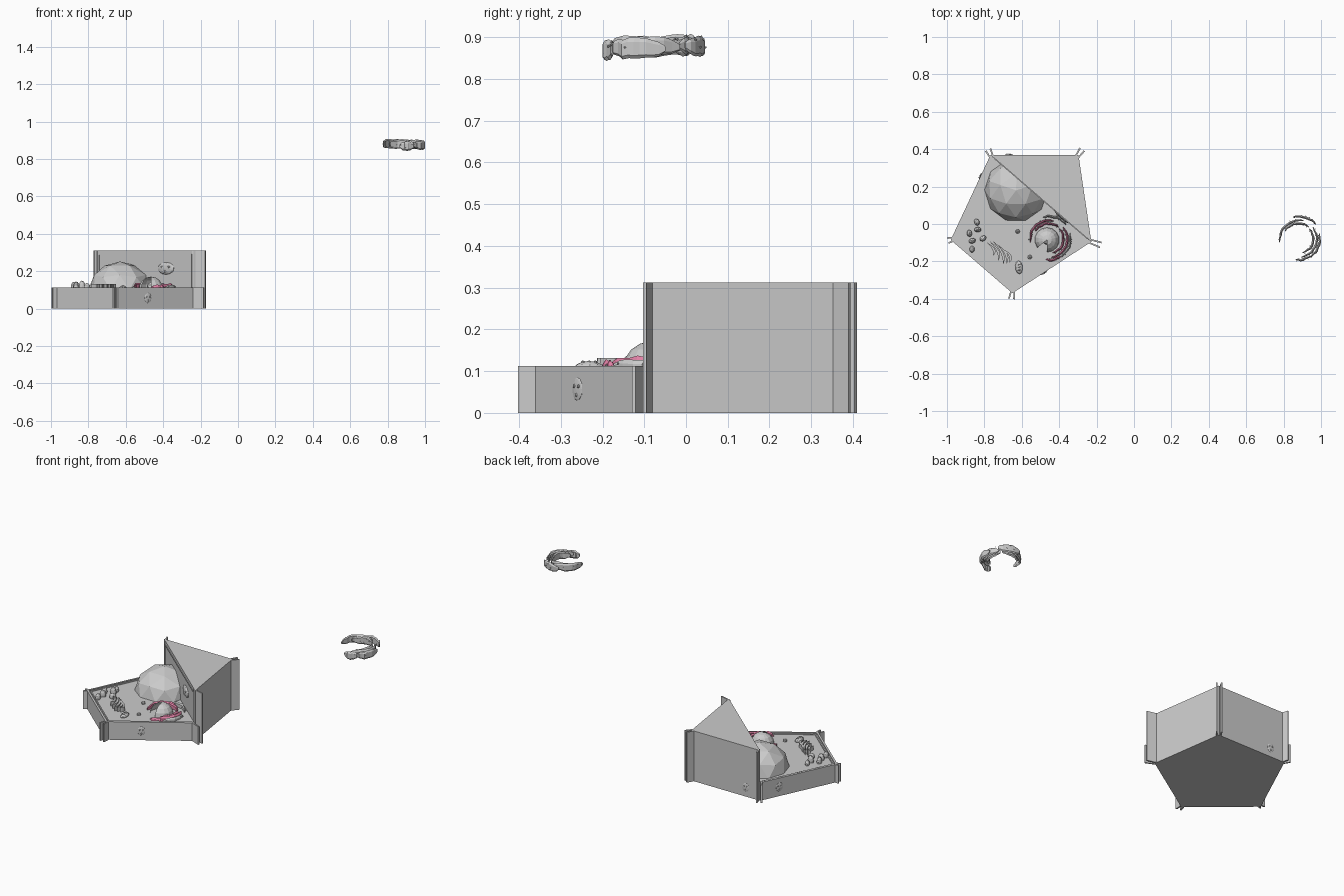
import bpy, bmesh, math, random
from mathutils import Vector, Matrix

if "Cube" in bpy.data.objects:
    bpy.data.objects.remove(bpy.data.objects["Cube"])

random.seed(4)
pink = bpy.data.materials.new("pink")
pink.diffuse_color = (0.75, 0.22, 0.38, 1)
pink.use_nodes = True
pink.node_tree.nodes["Principled BSDF"].inputs["Base Color"].default_value = pink.diffuse_color


def finish(name, bm, mat=None):
    bmesh.ops.recalc_face_normals(bm, faces=bm.faces)
    me = bpy.data.meshes.new(name)
    bm.to_mesh(me)
    bm.free()
    ob = bpy.data.objects.new(name, me)
    bpy.context.collection.objects.link(ob)
    if mat:
        me.materials.append(mat)
    return ob


def add_prism(bm, pts, z0, z1):
    n = len(pts)
    lo = [bm.verts.new((p[0], p[1], z0)) for p in pts]
    hi = [bm.verts.new((p[0], p[1], z1)) for p in pts]
    bm.faces.new(lo[::-1])
    bm.faces.new(hi)
    for i in range(n):
        j = (i + 1) % n
        bm.faces.new((lo[i], lo[j], hi[j], hi[i]))


def add_blob(bm, loc, size, turn=0.0, sub=2):
    m = Matrix.Translation(loc) @ Matrix.Rotation(turn, 4, 'Z') @ Matrix.Diagonal((*size, 1))
    bmesh.ops.create_icosphere(bm, subdivisions=sub, radius=1, matrix=m)


# Pentagon corners: left, bottom, right, top right, top left
C = [Vector(p) for p in ((-.98, -.085), (-.65, -.37), (-.228, -.095), (-.297, .37), (-.767, .37))]
TIPS = [Vector(p) for p in ((-.994, -.088), (-.655, -.4), (-.178, -.112), (-.277, .399), (-.78, .397))]
MID = Vector((-.595, .03))
LOW, HIGH, FLOOR = .112, .312, .105


def inset(p, k):
    return MID + (p - MID) * k


# Cytoplasm slab
bm = bmesh.new()
add_prism(bm, C, 0, FLOOR)
finish("cytoplasm_floor", bm)

# Low wall rims and thin membrane inside them
for name, k0, k1, top in (("cell_wall", 1, .965, LOW), ("membrane", .945, .925, LOW - .003)):
    bm = bmesh.new()
    for a, b in ((0, 1), (1, 2), (4, 0)):
        add_prism(bm, [inset(C[a], k0), inset(C[b], k0), inset(C[b], k1), inset(C[a], k1)], FLOOR - .02, top)
    finish(name, bm)

# Tall uncut section behind the diagonal
bm = bmesh.new()
add_prism(bm, [C[2], C[3], C[4]], 0, HIGH)
finish("uncut_section", bm)

# Forked corner flanges, one prong per adjoining wall
bm = bmesh.new()
heights = [(LOW, LOW), (LOW, LOW), (LOW, HIGH), (HIGH, HIGH), (HIGH, LOW)]
for c, t, hs in zip(C, TIPS, heights):
    d = (t - c).normalized()
    s = Vector((-d.y, d.x))
    root = c - d * .02
    for side, h in zip((-1, 1), hs):
        o = s * side
        add_prism(bm, [root + o * .004, root + o * .012, t + o * .018, t + o * .009], 0, h)
finish("corner_flanges", bm)

# Vacuole dome, trimmed at floor and at the diagonal cut
bm = bmesh.new()
add_blob(bm, (-.63, .18, .1), (.17, .17, .152), .3)
cut_n = Vector((C[2].y - C[4].y, C[4].x - C[2].x, 0))
if cut_n.dot(Vector((1, 1, 0))) < 0:
    cut_n = -cut_n
for co, no, outer in (((C[4].x, C[4].y, 0), cut_n, True), ((0, 0, FLOOR - .005), (0, 0, 1), False)):
    bmesh.ops.bisect_plane(bm, geom=bm.verts[:] + bm.edges[:] + bm.faces[:], plane_co=co,
                           plane_no=no, clear_outer=outer, clear_inner=not outer)
finish("vacuole", bm)

# Nucleus with open wedge showing nucleolus
NUC = Vector((-.465, -.085, .105))
bm = bmesh.new()
bmesh.ops.create_uvsphere(bm, u_segments=14, v_segments=8, radius=.066, matrix=Matrix.Translation(NUC))
gone = [f for f in bm.faces if f.calc_center_median().z > NUC.z
        and math.radians(-150) < math.atan2(f.calc_center_median().y - NUC.y,
                                            f.calc_center_median().x - NUC.x) < math.radians(-95)]
bmesh.ops.delete(bm, geom=gone, context='FACES')
add_blob(bm, NUC + Vector((0, 0, .01)), (.028, .028, .028), 0, 1)
finish("nucleus", bm)


# Folded reticulum: tapering curved sheets round a centre
def add_sheet(bm, c, r, a0, a1, z, h, t):
    n, rings = 10, []
    for i in range(n + 1):
        f = i / n
        a = math.radians(a0 + (a1 - a0) * f)
        taper = .3 + .7 * math.sin(math.pi * f) ** .5
        rr = r + random.uniform(-.003, .003)
        hh, tt, dz = h * taper, t * taper, random.uniform(-.003, .003)
        ring = []
        for dr, k in ((-tt, -.3), (-tt, .35), (0, .5), (tt, .3), (tt, -.35), (0, -.5)):
            ring.append(bm.verts.new((c.x + (rr + dr) * math.cos(a), c.y + (rr + dr) * math.sin(a),
                                      c.z + z + dz + k * hh)))
        rings.append(ring)
    for p, q in zip(rings, rings[1:]):
        for k in range(6):
            bm.faces.new((p[k], p[(k + 1) % 6], q[(k + 1) % 6], q[k]))
    bm.faces.new(rings[0])
    bm.faces.new(rings[-1][::-1])


SHEETS = ((.078, -75, 45, 0), (.098, -82, 40, .002), (.114, -60, 15, -.004),
          (.083, 50, 150, .004), (.1, 75, 190, .006), (.122, 40, 105, .002), (.112, -98, -55, -.006))


def reticulum(name, c, mats):
    for i, (r, a0, a1, z) in enumerate(SHEETS):
        bm = bmesh.new()
        add_sheet(bm, c, r, a0, a1, z, .05, .0065)
        finish(f"{name}_{i + 1}", bm, mats[i % len(mats)])
    bm = bmesh.new()
    for r, a0, a1, z in SHEETS:
        for i in range(7):
            a = math.radians(a0 + (a1 - a0) * (i + .5) / 7)
            q = r + random.choice((-.006, .006))
            add_blob(bm, c + Vector((q * math.cos(a), q * math.sin(a), z + random.uniform(-.012, .018))),
                     (.003,) * 3, 0, 1)
    finish(name + "_ribosomes", bm)


reticulum("reticulum", Vector((-.455, -.08, .108)), (pink, pink, None))
reticulum("loose_reticulum", Vector((.88, -.08, .876)), (None,))

# Stacked curved sacs on the floor
bm = bmesh.new()
for i, half in enumerate((.035, .05, .06, .05, .035)):
    base = Vector((-.77 + i * .022, -.135 - i * .009))
    outer, inner = [], []
    for k in range(7):
        f = k / 3 - 1
        p = base + Vector((f * half * -.45 + .02 * (1 - f * f), f * half))
        w = .0065 * (1.15 - f * f)
        outer.append(p + Vector((w, 0)))
        inner.append(p - Vector((w, 0)))
    add_prism(bm, outer + inner[::-1], .1, .132)
finish("stacked_sacs", bm)

# Upright organelle cluster
bm = bmesh.new()
for x, y, h in ((-.84, .01, .02), (-.835, -.03, .035), (-.88, -.05, .028),
                (-.807, -.077, .022), (-.865, -.09, .03), (-.866, -.135, .025)):
    add_blob(bm, (x, y, .115), (.019, .014, h), random.uniform(0, 3))
finish("plastid_cluster", bm)

# Oval organelle with inner folds, and small vesicles
bm = bmesh.new()
add_blob(bm, (-.615, -.232, .108), (.02, .036, .016), .1)
for k in (-1, 0, 1):
    add_blob(bm, (-.615, -.232 + k * .015, .121), (.011, .004, .005), .3, 1)
finish("mitochondrion", bm)
bm = bmesh.new()
for x, y in ((-.622, -.04), (-.557, -.177)):
    add_blob(bm, (x, y, .108), (.013, .013, .012), 0, 1)
finish("vesicles", bm)


# Oval on an upright face: flattened disc with raised dots
def face_oval(name, p, q, f, z, w, h, depth):
    m = p.lerp(q, f)
    turn = math.atan2(q.y - p.y, q.x - p.x)
    along = (q - p).normalized()
    out = Vector((along.y, -along.x))
    bm = bmesh.new()
    add_blob(bm, (m.x, m.y, z), (w, depth, h), turn)
    for k in range(3):
        a = k * 2.1 + .5
        d = m + along * w * .5 * math.cos(a) + out * depth * .8
        add_blob(bm, (d.x, d.y, z + h * .5 * math.sin(a)), (w * .18, .004, h * .18), turn, 1)
    finish(name, bm)


face_oval("front_wall_pore", C[1], C[2], .4, .057, .022, .028, .004)
face_oval("back_wall_pore", C[3], C[4], .79, .057, .022, .028, .004)
face_oval("left_wall_pore", C[4], C[0], .25, .057, .022, .028, .004)
face_oval("cut_face_organelle", C[4], C[2], .71, .215, .058, .033, .012)

# Raised frame lines on the cut face
bm = bmesh.new()
a, b = C[4].lerp(C[2], .04), C[4].lerp(C[2], .96)
n2 = Vector((cut_n.x, cut_n.y)).normalized() * -.004
add_prism(bm, [a, b, b + n2, a + n2], .287, .292)
for p in (a, b):
    d = (b - a).normalized() * .005
    add_prism(bm, [p, p + d, p + d + n2, p + n2], LOW, .292)
finish("cut_face_membrane", bm)
